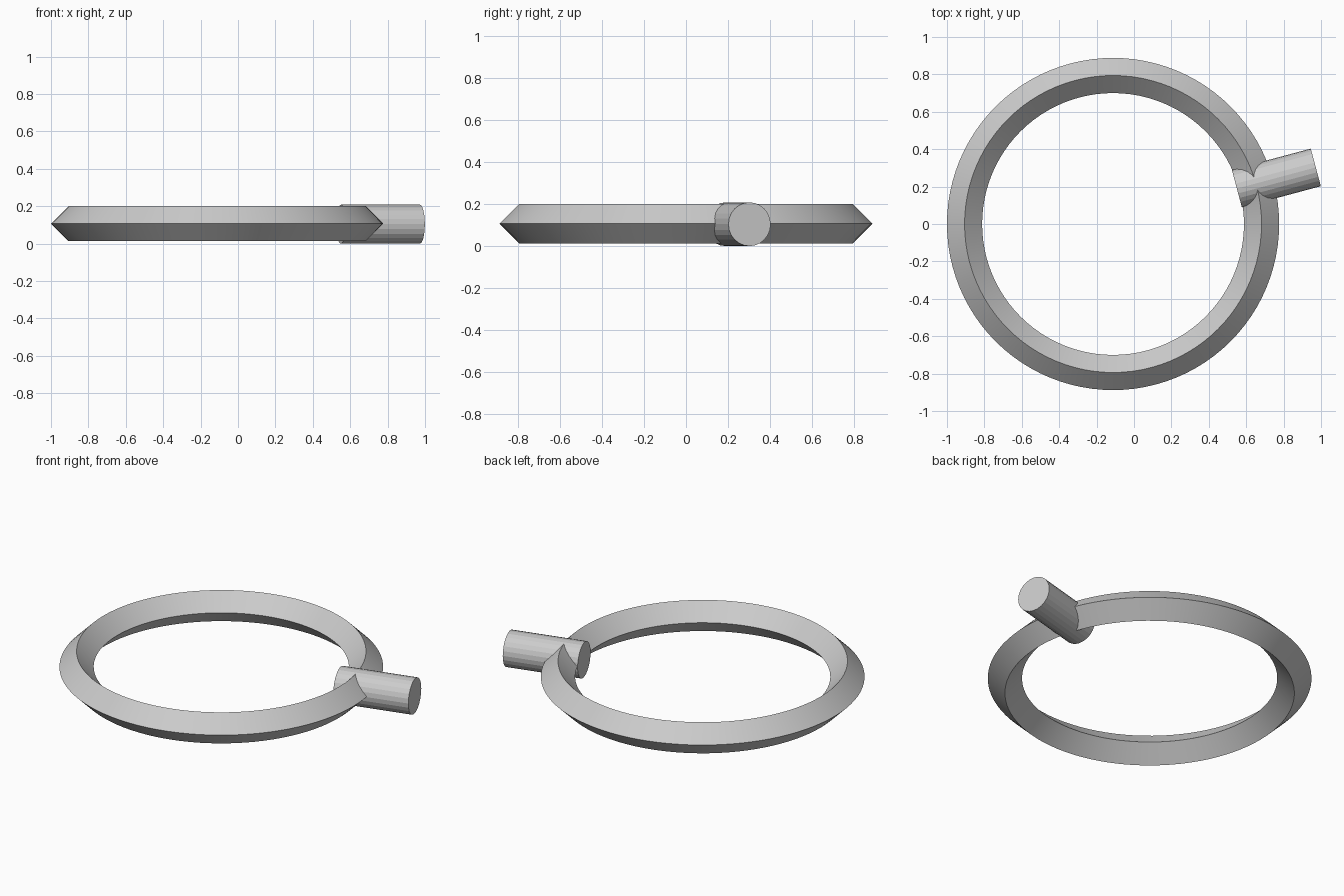
import bpy
import math
from mathutils import Matrix

if "Cube" in bpy.data.objects:
    bpy.data.objects.remove(bpy.data.objects["Cube"])

R = 0.104                      # pin radius, also its centre height
ANGLE = math.radians(15)       # pin direction in plan

# Ring with a diamond-shaped section
bpy.ops.mesh.primitive_torus_add(
    major_segments=96, minor_segments=4,
    major_radius=0.794, minor_radius=0.094,
    location=(-0.112, 0, 0.107))
ring = bpy.context.object
ring.name = "ring"
bpy.ops.object.shade_smooth_by_angle(angle=math.radians(30))

# Round pin crossing the ring radially
bpy.ops.mesh.primitive_cylinder_add(vertices=24, radius=R, depth=0.437)
pin = bpy.context.object
pin.name = "cross_pin"
pin.matrix_world = (Matrix.Translation((0.761, 0.246, R))
                    @ Matrix.Rotation(ANGLE, 4, 'Z')
                    @ Matrix.Rotation(math.pi / 2, 4, 'Y'))
